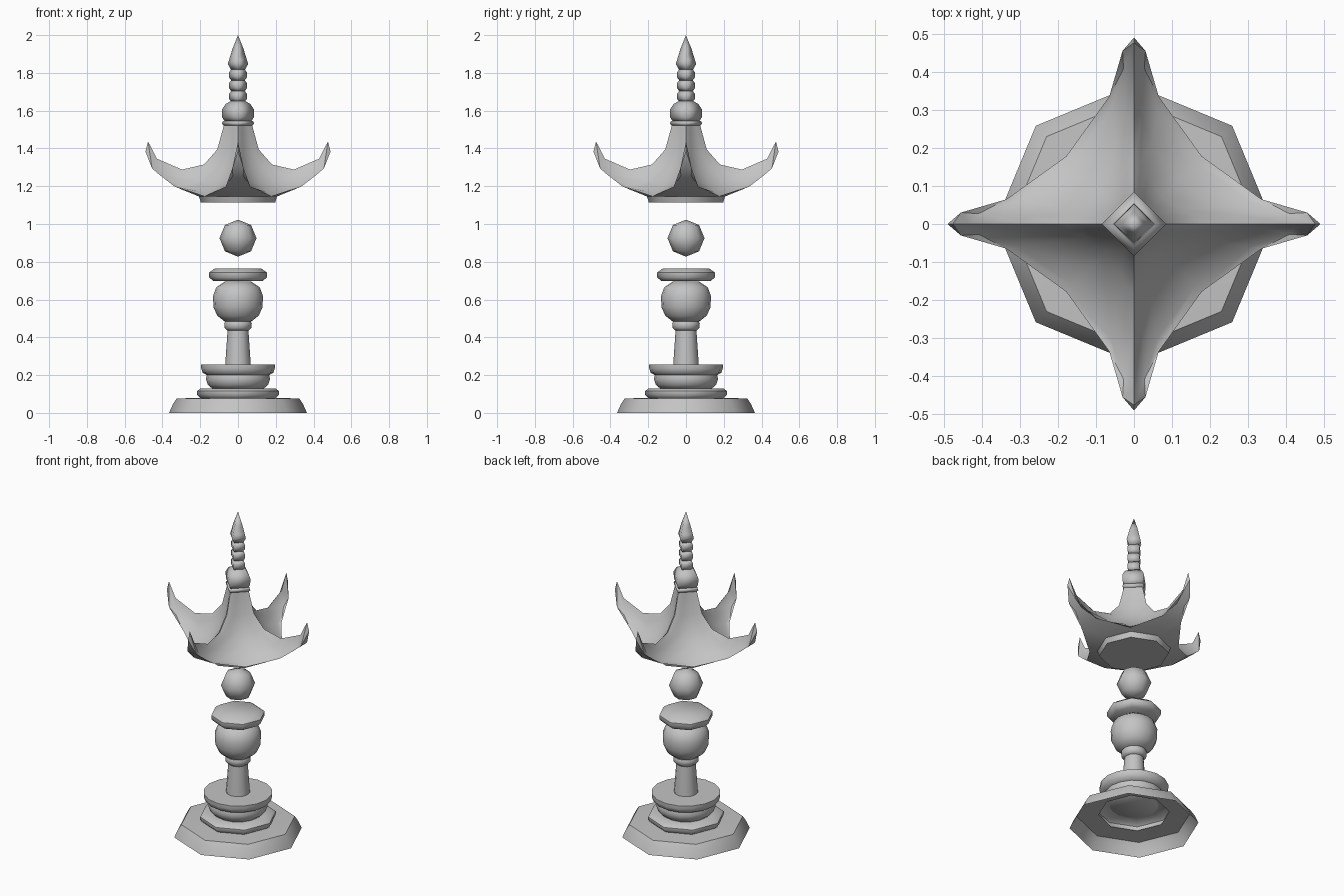
import bpy
import bmesh
from math import sin, cos, pi, radians
from mathutils import Vector, Matrix

cube = bpy.data.objects.get("Cube")
if cube:
    bpy.data.objects.remove(cube, do_unlink=True)

stone = bpy.data.materials.new("grey_stone")
stone.use_nodes = True
GREY = (0.55, 0.55, 0.55, 1)
stone.diffuse_color = GREY
stone.node_tree.nodes["Principled BSDF"].inputs["Base Color"].default_value = GREY


def finish(name, bm, angle):
    """Turn a bmesh into a stone object with angle-limited smoothing."""
    mesh = bpy.data.meshes.new(name)
    bm.to_mesh(mesh)
    bm.free()
    mesh.materials.append(stone)
    obj = bpy.data.objects.new(name, mesh)
    bpy.context.collection.objects.link(obj)
    bpy.ops.object.select_all(action='DESELECT')
    obj.select_set(True)
    bpy.context.view_layer.objects.active = obj
    bpy.ops.object.shade_smooth_by_angle(angle=radians(angle))
    return obj


def lathe(name, profile, sides, bottom=True, top=True, angle=50):
    """Turn a (radius, height) profile, listed from bottom to top."""
    bm = bmesh.new()
    rings = [[bm.verts.new((r * cos(2 * pi * k / sides), r * sin(2 * pi * k / sides), z))
              for k in range(sides)] for r, z in profile]
    for low, high in zip(rings, rings[1:]):
        for k in range(sides):
            n = (k + 1) % sides
            bm.faces.new((low[k], low[n], high[n], high[k]))
    if bottom:
        bm.faces.new(rings[0][::-1])
    if top:
        bm.faces.new(rings[-1])
    bmesh.ops.remove_doubles(bm, verts=bm.verts, dist=0.0005)
    return finish(name, bm, angle)


# Pedestal: open octagonal shells below, rounder bowl and column above
lathe("base", [(.365, 0), (.345, .045), (.325, .076), (.2, .08)], 8, False, False)
lathe("base_step", [(.2, .08), (.217, .095), (.217, .115), (.2, .128), (.13, .13)],
      8, False, False)
lathe("bowl", [(.135, .127), (.16, .15), (.17, .18), (.165, .2), (.187, .212),
               (.195, .235), (.195, .255)], 16)
lathe("column", [(.068, .25), (.055, .44)], 12)
lathe("column_collar", [(.055, .435), (.071, .45), (.073, .475), (.065, .488)], 16)
lathe("globe", [(.07, .483), (.11, .515), (.13, .56), (.132, .62), (.115, .665),
                (.07, .695)], 16)
lathe("capital", [(.13, .697), (.153, .718), (.153, .743), (.122, .765)], 8)

# Floating ball
ball = [(.098 * sin(pi * i / 4), .925 - .098 * cos(pi * i / 4)) for i in range(5)]
lathe("floating_ball", [(max(r, 0.0001), z) for r, z in ball], 8, False, False, 60)

# Roof: four concave faces between upturned corner ridges
ridge_r = (.074, .11, .18, .296, .43, .476)
ridge_z = (1.526, 1.394, 1.315, 1.288, 1.346, 1.437)
middle_z = (1.526, 1.39, 1.295, 1.215, 1.163, 1.146)
corner = [(.476, 0, 1.437), (.455, .03, 1.294), (.335, .065, 1.198), (.178, .178, 1.146)]
eave = [Vector(p) for p in corner + [(y, x, z) for x, y, z in corner[-2::-1]]]
neck_a, neck_b = Vector((ridge_r[0], 0, 0)), Vector((0, ridge_r[0], 0))

bm = bmesh.new()
for quarter in range(4):
    turn = Matrix.Rotation(quarter * pi / 2, 3, 'Z')

    def vert(x, y, z):
        return bm.verts.new(turn @ Vector((x, y, z)))

    # Upper surface
    grid = []
    for r, rz, mz in zip(ridge_r, ridge_z, middle_z):
        f = (r - ridge_r[0]) / (ridge_r[-1] - ridge_r[0])
        row = []
        for j, e in enumerate(eave):
            p = neck_a.lerp(neck_b, j / 6).lerp(e, f)
            lift = (e.z - middle_z[-1]) / (ridge_z[-1] - middle_z[-1])
            row.append(vert(p.x, p.y, mz + (rz - mz) * lift))
        grid.append(row)
    for high, low in zip(grid, grid[1:]):
        for j in range(6):
            bm.faces.new((low[j], low[j + 1], high[j + 1], high[j]))

    # Underside of the corner and of the eave beside it
    rim = grid[-1]
    hook = vert(.49, 0, 1.384)
    next_hook = vert(0, .49, 1.384)
    bm.faces.new((rim[0], hook, rim[1]))
    bm.faces.new((rim[6], rim[5], next_hook))
    left = [rim[1], rim[2]]
    right = [vert(p.x, -p.y, p.z) for p in eave[1:3]]
    side, slant = vert(.207, 0, 1.146), vert(.146, .146, 1.146)
    far = vert(0, .207, 1.146)
    bm.faces.new((hook, right[0], left[0]))
    bm.faces.new((left[0], right[0], right[1], left[1]))
    bm.faces.new((left[1], right[1], side))
    bm.faces.new((rim[2], side, slant, rim[3]))
    bm.faces.new((rim[3], slant, far, rim[4]))
bmesh.ops.remove_doubles(bm, verts=bm.verts, dist=0.0005)
finish("roof", bm, 50)
lathe("roof_plate", [(.197, 1.114), (.207, 1.146)], 8, True, False)

# Square finial: collar, bulb, stacked beads and spike
lathe("finial_collar", [(.074, 1.52), (.085, 1.532), (.08, 1.545)], 4, angle=100)
lathe("finial_bulb", [(.07, 1.543), (.084, 1.565), (.085, 1.605), (.066, 1.635),
                      (.036, 1.652)], 4, angle=100)
for i in range(3):
    z = 1.647 + i * .057
    lathe("finial_bead_%d" % (i + 1), [(.036, z), (.048, z + .016), (.048, z + .041),
                                       (.036, z + .057)], 4, angle=100)
lathe("finial_spike", [(.036, 1.815), (.054, 1.847), (.047, 1.87), (.03, 1.925), (.0001, 2)],
      4, True, False, 100)
